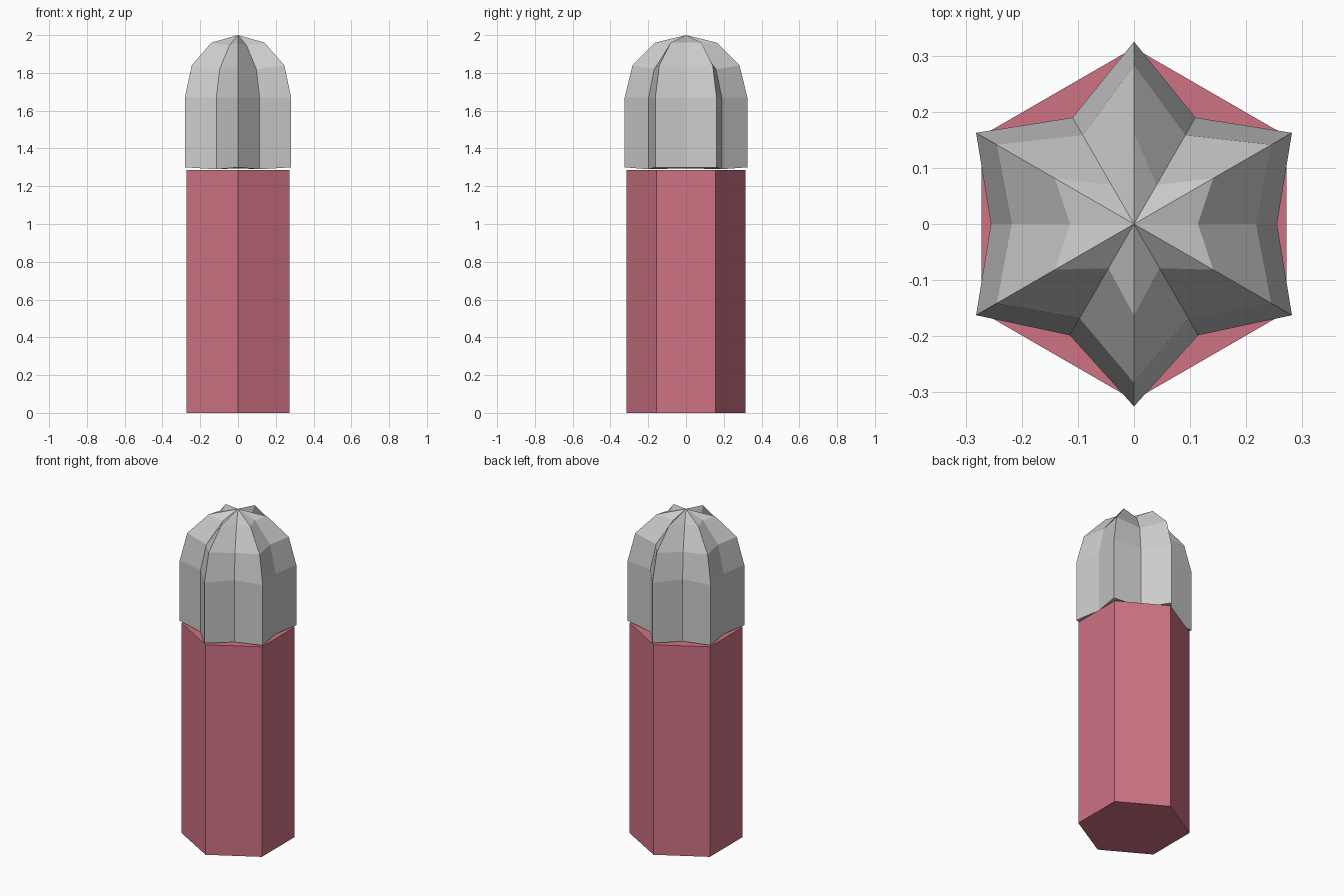
import bpy
import bmesh
from math import radians, cos, sin

if "Cube" in bpy.data.objects:
    bpy.data.objects.remove(bpy.data.objects["Cube"])


def finish(bm, name, color=None):
    bmesh.ops.recalc_face_normals(bm, faces=bm.faces)
    mesh = bpy.data.meshes.new(name)
    bm.to_mesh(mesh)
    bm.free()
    obj = bpy.data.objects.new(name, mesh)
    bpy.context.collection.objects.link(obj)
    if color:
        mat = bpy.data.materials.new(name + "_pink")
        mat.diffuse_color = color
        mat.use_nodes = True
        mat.node_tree.nodes["Principled BSDF"].inputs["Base Color"].default_value = mat.diffuse_color
        mesh.materials.append(mat)
    return obj


def bridge(bm, a, b):
    n = len(a)
    for i in range(n):
        bm.faces.new((a[i], a[(i + 1) % n], b[(i + 1) % n], b[i]))


def fan(bm, ring, tip):
    for i in range(len(ring)):
        bm.faces.new((ring[i], ring[(i + 1) % len(ring)], tip))


# Hexagonal body with corners pointing front and back
bm = bmesh.new()
rings = [[bm.verts.new((0.314 * cos(radians(30 + 60 * k)),
                        0.314 * sin(radians(30 + 60 * k)), z))
          for k in range(6)] for z in (0, 1.287)]
bridge(bm, *rings)
for ring in rings:
    bm.faces.new(ring)
finish(bm, "body", (0.62, 0.17, 0.23, 1))

# Fluted domed cap: (radius, z) profiles for ridges and the three groove kinds
RIDGE = [(0.325, 1.30), (0.325, 1.67), (0.283, 1.84), (0.163, 1.96)]
SIDE = [(0.255, 1.30), (0.255, 1.67), (0.218, 1.84), (0.114, 1.96)]
BACK = [(0.219, 1.29), (0.219, 1.67), (0.183, 1.82), (0.080, 1.945)]
FRONT = [(0.229, 1.29), (0.229, 1.67), (0.194, 1.82), (0.091, 1.945)]
grooves = [SIDE, BACK, BACK, SIDE, FRONT, FRONT]

bm = bmesh.new()
rings = []
for level in range(4):
    ring = []
    for k in range(12):
        r, z = (RIDGE if k % 2 else grooves[k // 2])[level]
        a = radians(30 * k)
        ring.append(bm.verts.new((r * cos(a), r * sin(a), z)))
    rings.append(ring)
for a, b in zip(rings, rings[1:]):
    bridge(bm, a, b)
fan(bm, rings[-1], bm.verts.new((0, 0, 2.0)))
fan(bm, rings[0], bm.verts.new((0, 0, 1.295)))
finish(bm, "fluted_cap")
